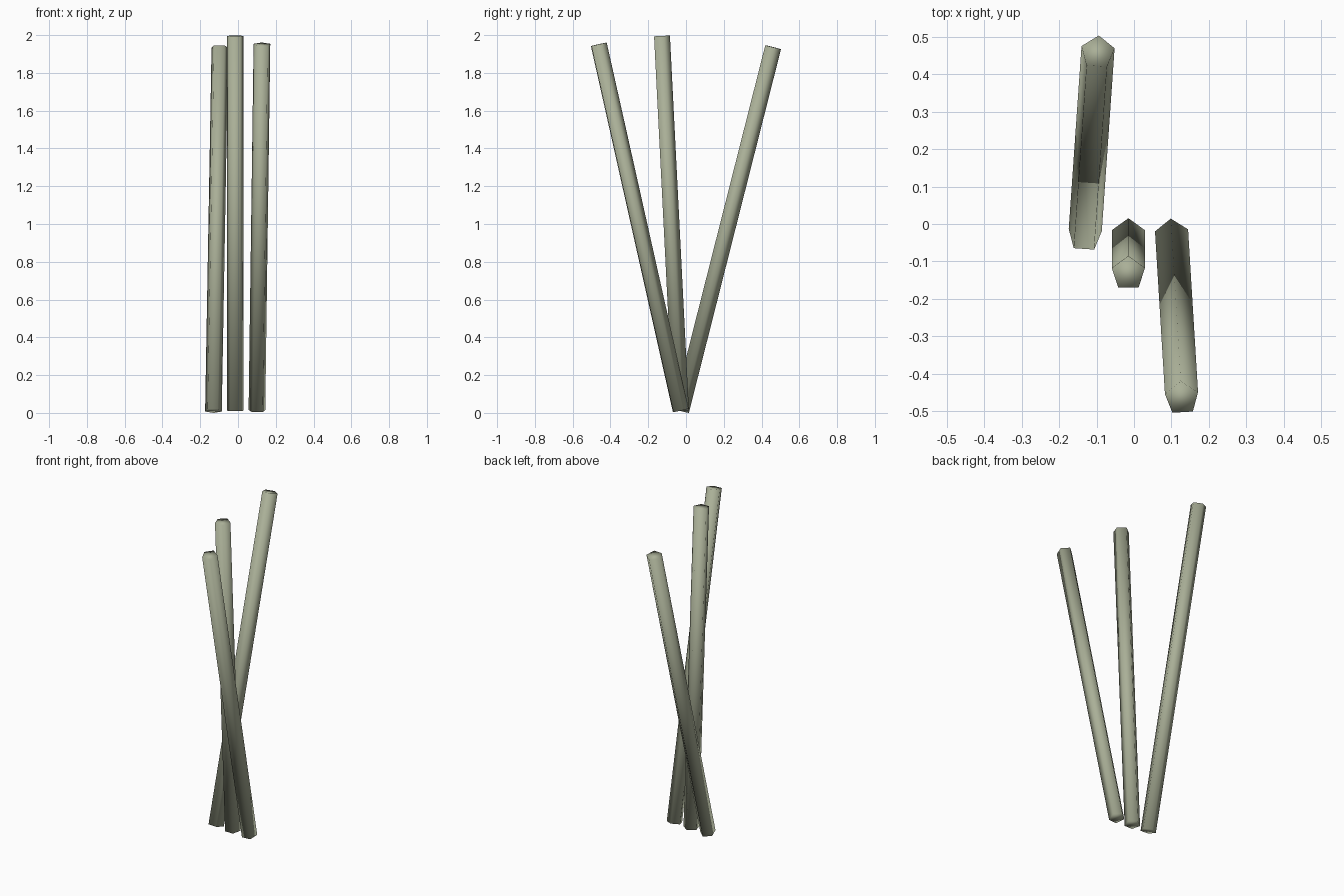
import bpy
from math import radians
from mathutils import Euler, Vector

if "Cube" in bpy.data.objects:
    bpy.data.objects.remove(bpy.data.objects["Cube"])

RADIUS = 0.0465
LENGTH = 1.987

mat = bpy.data.materials.new("pale_olive")
mat.diffuse_color = (0.40, 0.43, 0.31, 1)
mat.use_nodes = True
mat.node_tree.nodes["Principled BSDF"].inputs["Base Color"].default_value = mat.diffuse_color


def rod(name, base, lean, twist):
    """Five-sided rod, leaning about its base centre, point of the pentagon to the back."""
    rot = Euler((radians(lean), 0, radians(twist)))
    axis = rot.to_matrix() @ Vector((0, 0, 1))
    bpy.ops.mesh.primitive_cylinder_add(
        vertices=5, radius=RADIUS, depth=LENGTH,
        location=Vector(base) + axis * LENGTH / 2, rotation=rot)
    obj = bpy.context.object
    obj.name = name
    obj.data.materials.append(mat)
    bpy.ops.object.shade_smooth()


# three stalks fanning out from a common line on the ground
rod("left_stalk", (-0.131, -0.030, 0.011), -14.25, -4.0)
rod("middle_stalk", (-0.015, -0.031, 0.011), 2.9, 0)
rod("right_stalk", (0.101, -0.031, 0.012), 12.65, 3.5)
